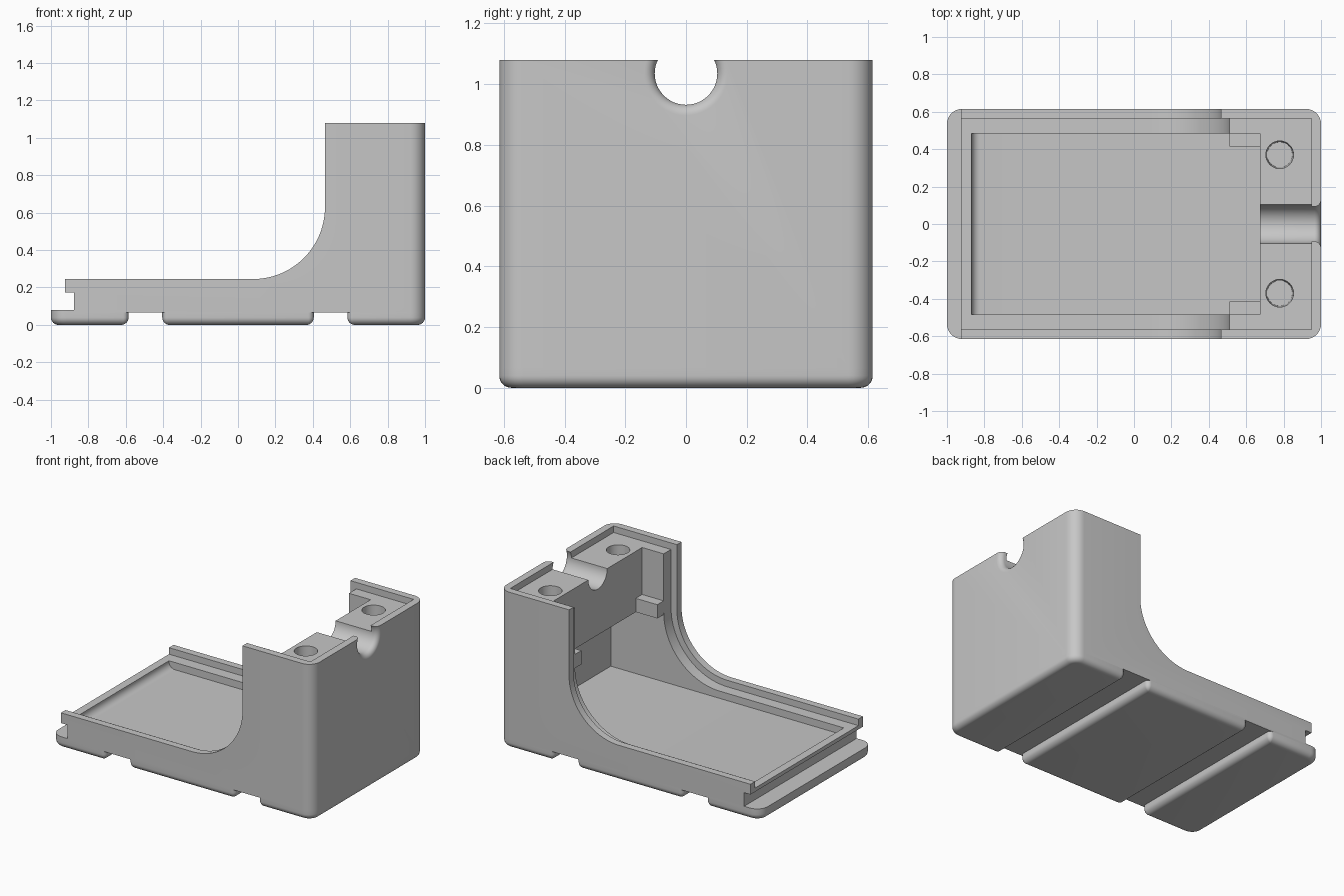
import bpy, bmesh
from math import sin, cos, pi, radians

default = bpy.data.objects.get("Cube")
if default:
    bpy.data.objects.remove(default)

grey = bpy.data.materials.new("plain grey")
grey.use_nodes = True
COLOUR = (0.57, 0.57, 0.57, 1)
grey.diffuse_color = COLOUR
grey.node_tree.nodes["Principled BSDF"].inputs["Base Color"].default_value = COLOUR

HALF_Y = 0.615
SEAM = 1.035      # height of the joint face inside the tower rim
FLOOR = 0.15      # inside floor
BLOCK = 0.615     # underside of the clamp block
FOOT = 0.065      # foot height


def arc(cx, cy, r, a0, a1, n=12):
    return [(cx + r * cos(radians(a0 + (a1 - a0) * i / n)),
             cy + r * sin(radians(a0 + (a1 - a0) * i / n))) for i in range(n + 1)]


def loft(name, rings, cap_end=True):
    """Skin closed rings of equal length into one mesh object."""
    bm = bmesh.new()
    loops = [[bm.verts.new(p) for p in ring] for ring in rings]
    n = len(loops[0])
    for a, b in zip(loops, loops[1:]):
        for i in range(n):
            j = (i + 1) % n
            bm.faces.new((a[i], a[j], b[j], b[i]))
    bm.faces.new(loops[0][::-1])
    if cap_end:
        bm.faces.new(loops[-1])
    bmesh.ops.recalc_face_normals(bm, faces=bm.faces)
    mesh = bpy.data.meshes.new(name)
    bm.to_mesh(mesh)
    bm.free()
    mesh.materials.append(grey)
    obj = bpy.data.objects.new(name, mesh)
    bpy.context.collection.objects.link(obj)
    return obj


def extrude_y(name, profile, y0, y1):
    return loft(name, [[(x, y, z) for x, z in profile] for y in (y0, y1)])


def outline(x0, x1, r_left, r_right, inset=0):
    """Rounded rectangle with separate radii for its left and right corners."""
    x0, x1, y = x0 + inset, x1 - inset, HALF_Y - inset
    rl, rr = max(r_left - inset, 0.002), max(r_right - inset, 0.002)
    return (arc(x1 - rr, y - rr, rr, 0, 90, 8) + arc(x0 + rl, y - rl, rl, 90, 180, 8)
            + arc(x0 + rl, rl - y, rl, 180, 270, 8) + arc(x1 - rr, rr - y, rr, 270, 360, 8))


def smooth(obj):
    bpy.ops.object.select_all(action='DESELECT')
    obj.select_set(True)
    bpy.context.view_layer.objects.active = obj
    bpy.ops.object.shade_smooth_by_angle(angle=radians(30))


def cut(obj, cutters):
    """Subtract all cutters, bake the result and discard the cutters."""
    for c in cutters:
        c.hide_render = True
        mod = obj.modifiers.new(c.name, 'BOOLEAN')
        mod.operation, mod.solver, mod.object = 'DIFFERENCE', 'EXACT', c
    graph = bpy.context.evaluated_depsgraph_get()
    baked = bpy.data.meshes.new_from_object(obj.evaluated_get(graph))
    obj.modifiers.clear()
    obj.data = baked
    for c in cutters:
        bpy.data.objects.remove(c)


# Housing shell: a rounded block
shell = loft("housing_shell",
             [[(x, y, z) for x, y in outline(-1, 1, 0.08, 0.08)] for z in (FOOT, 1.08)])

# Side silhouette with the swept arc and the end groove
silhouette = extrude_y("silhouette_cutter", [
    (-1.3, 0.08), (-0.876, 0.08), (-0.876, 0.174), (-0.924, 0.174), (-0.924, 0.245),
    *arc(0.08, 0.63, 0.385, -90, 0, 24), (0.465, 1.3), (-1.3, 1.3)], -0.8, 0.8)

# Stepped joint face running inside the rim
rabbet = extrude_y("rabbet_cutter", [
    (-1.3, 0.2), *arc(0.08, 0.63, 0.43, -90, 0, 24), (0.51, SEAM), (0.949, SEAM),
    (0.949, 1.3), (-1.3, 1.3)], -0.565, 0.565)

# Inner cavity, leaving the clamp block in the tower
cavity = extrude_y("cavity_cutter", [
    (-0.868, 1.4), *arc(-0.823, FLOOR + 0.045, 0.045, 180, 270, 8), (0.915, FLOOR),
    (0.915, BLOCK), (0.675, BLOCK), (0.675, 1.4)], -0.485, 0.485)

# Cable passage, flared at the outer wall
stations = [(0.6, 0.103)] + [(0.965 + 0.035 * sin(t * pi / 16),
                              0.138 - 0.035 * cos(t * pi / 16)) for t in range(9)] + [(1.1, 0.138)]
passage = loft("passage_cutter",
               [[(x, y, z) for y, z in arc(0, SEAM, r, 0, 352.5, 47)] for x, r in stations])

# Slightly tapered screw holes in the clamp block
holes = [loft("screw_hole_cutter",
              [[(x, y, z) for x, y in arc(0.779, s * 0.37, r, 0, 348.75, 31)]
               for z, r in ((0.7, 0.068), (SEAM, 0.074), (1.2, 0.074))]) for s in (-1, 1)]

cut(shell, [silhouette, rabbet, cavity, passage, *holes])
smooth(shell)

# Feet with rounded lower edges
for name, x0, x1, rl, rr in (("end_foot", -1, -0.585, 0.08, 0.03),
                             ("middle_foot", -0.405, 0.405, 0.03, 0.03),
                             ("tower_foot", 0.585, 1, 0.03, 0.08)):
    fillet = [(0.04 - 0.04 * sin(t * pi / 16), 0.04 - 0.04 * cos(t * pi / 16)) for t in range(9)]
    rings = [[(x, y, z) for x, y in outline(x0, x1, rl, rr, d)]
             for d, z in fillet + [(0, FOOT)]]
    smooth(loft(name, rings, cap_end=False))

# Small support ledges beside the clamp block
for side, s in (("front", -1), ("back", 1)):
    extrude_y(side + "_support_ledge",
              [(0.51, BLOCK), (0.685, BLOCK), (0.685, 0.71), (0.51, 0.71)], s * 0.415, s * 0.495)
